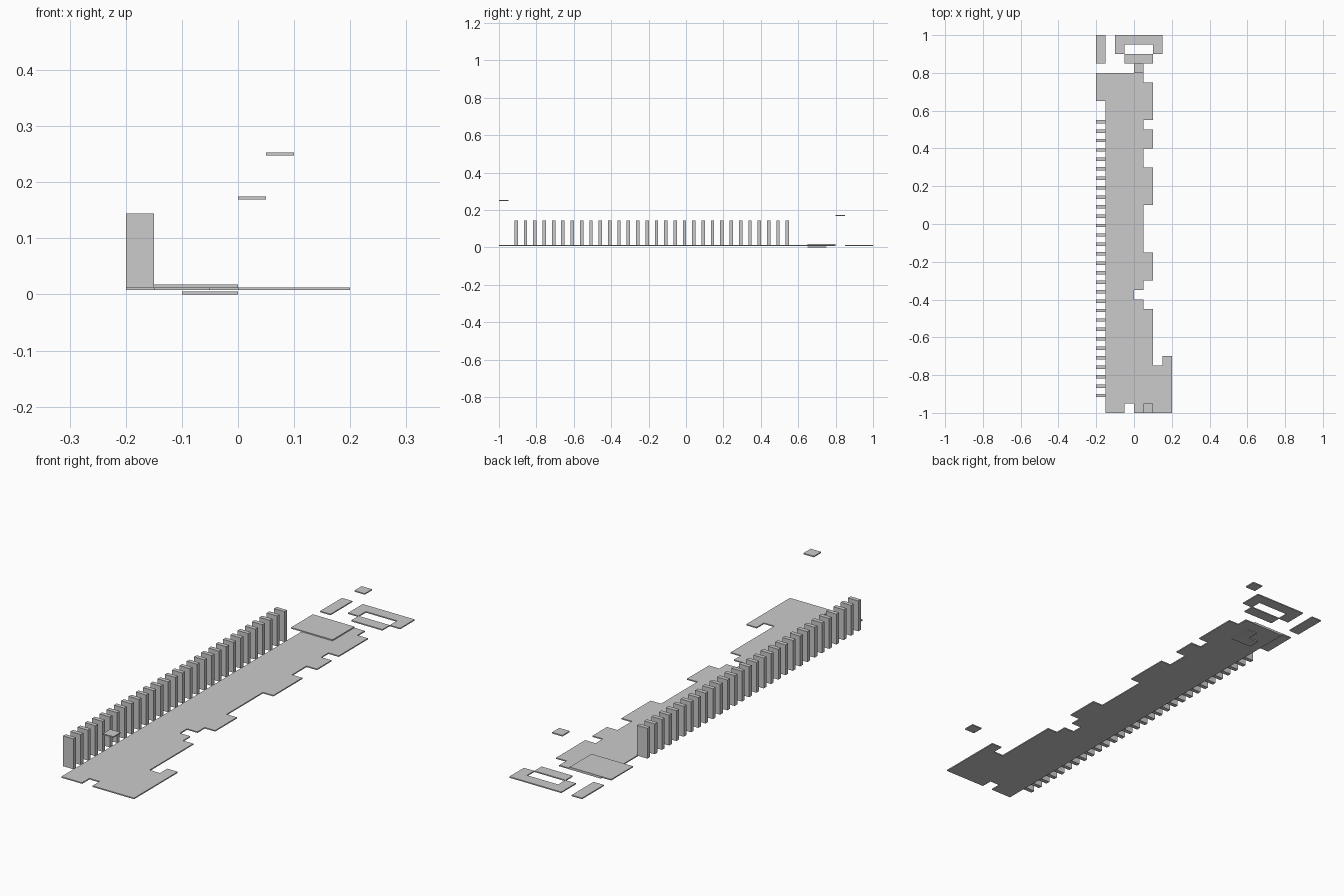
import bpy
import bmesh

if "Cube" in bpy.data.objects:
    bpy.data.objects.remove(bpy.data.objects["Cube"])

T = 0.005        # sheet thickness
BASE = 0.0075    # underside of the main floor level


def sheet(name, outline, z, height=T):
    """Extrude a flat outline upwards from z."""
    bm = bmesh.new()
    face = bm.faces.new([bm.verts.new((x, y, z)) for x, y in outline])
    ext = bmesh.ops.extrude_face_region(bm, geom=[face])
    top = [v for v in ext["geom"] if isinstance(v, bmesh.types.BMVert)]
    bmesh.ops.translate(bm, verts=top, vec=(0, 0, height))
    bmesh.ops.recalc_face_normals(bm, faces=bm.faces)
    mesh = bpy.data.meshes.new(name)
    bm.to_mesh(mesh)
    bm.free()
    obj = bpy.data.objects.new(name, mesh)
    bpy.context.collection.objects.link(obj)
    return obj


def slab(name, x0, x1, y0, y1, z, height=T):
    return sheet(name, [(x0, y0), (x1, y0), (x1, y1), (x0, y1)], z, height)


# Main floor: (right edge x, y where that step ends), walking front to back
steps = [(0.2, -0.7), (0.15, -0.75), (0.1, -0.45), (0.05, -0.4), (0, -0.35),
         (0.05, -0.3), (0.1, -0.15), (0.05, 0.1), (0.1, 0.3), (0.05, 0.4),
         (0.1, 0.5), (0.05, 0.55), (0.1, 0.75), (0.05, 0.8)]
outline = [(-0.15, -1), (-0.05, -1), (-0.05, -0.95), (0, -0.95), (0, -1)]
y = -1
for x, y_end in steps:
    outline += [(x, y), (x, y_end)]
    y = y_end
outline.append((-0.15, 0.8))
sheet("main_floor", outline, BASE)

# Raised platform and the small stepped patch under the floor
slab("raised_platform", -0.2, 0, 0.65, 0.8, BASE + T)
sheet("under_patch", [(-0.1, 0.65), (0, 0.65), (0, 0.75), (-0.05, 0.75),
                      (-0.05, 0.7), (-0.1, 0.7)], 0)

# Row of upright posts along the left edge
for i in range(30):
    yc = -0.908 + 0.05 * i
    slab(f"post_{i + 1:02d}", -0.2, -0.15, yc - 0.009, yc + 0.009,
         BASE + T, 0.132)

# Detached floor pieces at the back
slab("back_left_strip", -0.2, -0.15, 0.85, 1, BASE)
sheet("back_bracket", [(-0.1, 0.9), (-0.05, 0.9), (-0.05, 0.95), (0.1, 0.95),
                       (0.1, 0.9), (0.15, 0.9), (0.15, 1), (-0.1, 1)], BASE)
slab("back_bar", -0.05, 0.1, 0.85, 0.9, BASE)

# Floating tiles
slab("front_floating_tile", 0.05, 0.1, -1, -0.95, 0.248)
slab("back_floating_tile", 0, 0.05, 0.8, 0.85, 0.1695)
